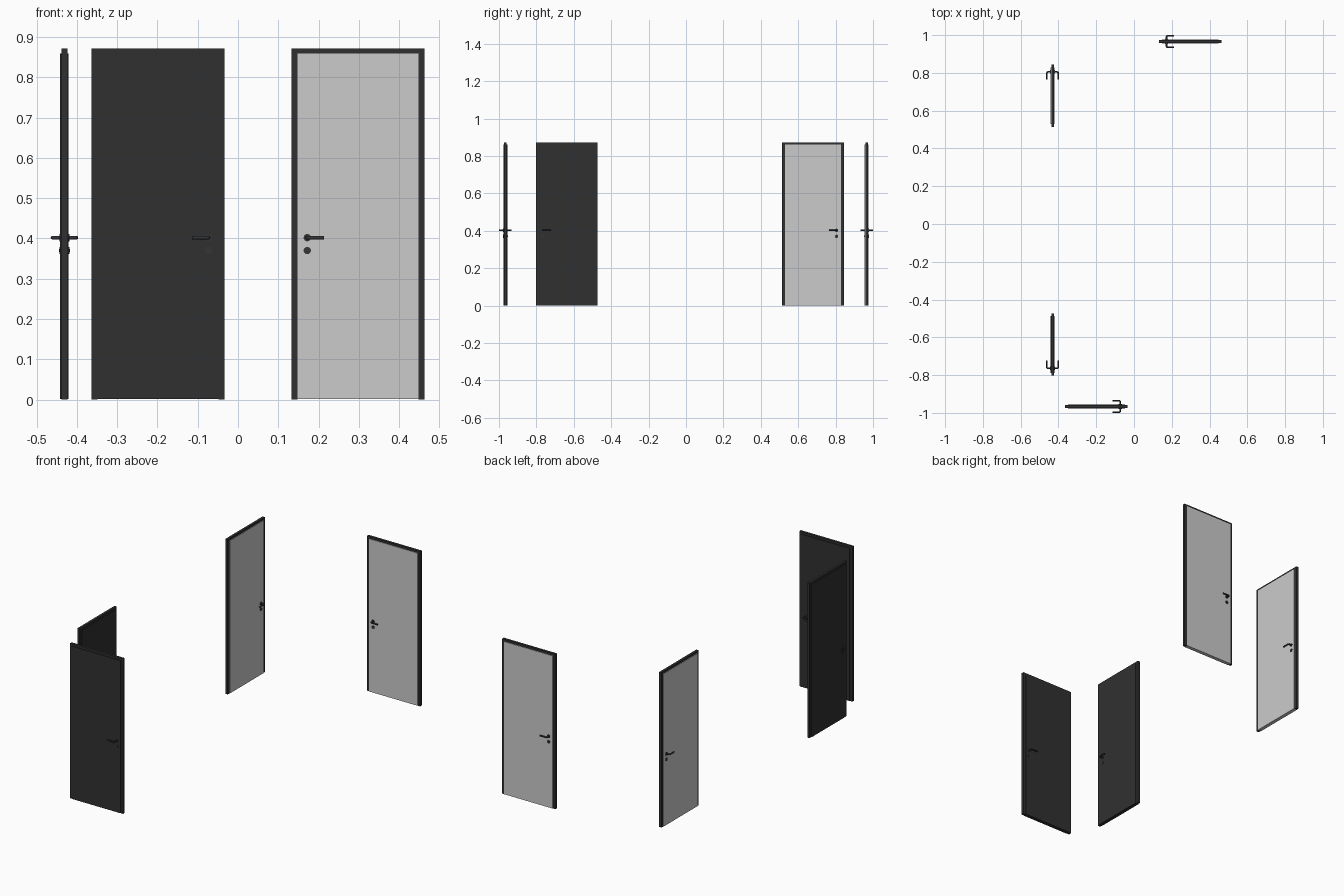
import bpy, bmesh, math
from mathutils import Matrix, Vector

if "Cube" in bpy.data.objects:
    bpy.data.objects.remove(bpy.data.objects["Cube"])

W, H = 0.33, 0.872            # outer frame size
JAMB, TOP = 0.0145, 0.860     # frame width, underside of header
FRAME_D, LEAF_D = 0.014, 0.021
PIVOT_X, LEVER_Z, LOCK_Z = -0.126, 0.402, 0.370


def material(name, v):
    m = bpy.data.materials.new(name)
    m.diffuse_color = (v, v, v, 1)
    m.use_nodes = True
    m.node_tree.nodes["Principled BSDF"].inputs["Base Color"].default_value = m.diffuse_color
    return m


black = material("black_paint", 0.03)
steel = material("dark_metal", 0.035)


def add_mesh(name, bm, mat, place, smooth=False):
    bmesh.ops.recalc_face_normals(bm, faces=bm.faces)
    me = bpy.data.meshes.new(name)
    bm.to_mesh(me)
    bm.free()
    ob = bpy.data.objects.new(name, me)
    bpy.context.collection.objects.link(ob)
    ob.matrix_world = place
    if mat:
        me.materials.append(mat)
    if smooth:
        bpy.ops.object.select_all(action='DESELECT')
        ob.select_set(True)
        bpy.context.view_layer.objects.active = ob
        bpy.ops.object.shade_smooth_by_angle(angle=math.radians(35))
    return ob


def prism(points, depth):
    """Extrude an x-z outline symmetrically about y = 0."""
    bm = bmesh.new()
    face = bm.faces.new([bm.verts.new((x, -depth / 2, z)) for x, z in points])
    ext = bmesh.ops.extrude_face_region(bm, geom=[face])
    bmesh.ops.translate(bm, vec=(0, depth, 0),
                        verts=[g for g in ext["geom"] if isinstance(g, bmesh.types.BMVert)])
    return bm


def disc(bm, z, radius, half_depth):
    """Round plate running through the leaf, showing on both faces."""
    m = Matrix.Translation((PIVOT_X, 0, z)) @ Matrix.Rotation(math.pi / 2, 4, 'X')
    bmesh.ops.create_cone(bm, cap_ends=True, segments=32, radius1=radius,
                          radius2=radius, depth=2 * half_depth, matrix=m)


def lever_tube(bm, side, r=0.0042, seg=14):
    """Sweep a round section out of the leaf, round a bend and along the lever."""
    reach, bend = 0.030, 0.006
    path = [(0, 0.008)]
    for i in range(7):
        a = math.pi / 2 * i / 6
        path.append((bend * (1 - math.cos(a)), reach - bend + bend * math.sin(a)))
    path.append((0.041, reach))
    pts = [Vector(p) for p in path]
    rings = []
    for i, p in enumerate(pts):
        t = (pts[min(i + 1, len(pts) - 1)] - pts[max(i - 1, 0)]).normalized()
        if i == 0:
            t = Vector((0, 1))
        n = Vector((t.y, -t.x))
        ring = []
        for k in range(seg):
            a = 2 * math.pi * k / seg
            q = p + n * r * math.cos(a)
            ring.append(bm.verts.new((PIVOT_X + q.x, side * q.y, LEVER_Z + r * math.sin(a))))
        rings.append(ring)
    for a, b in zip(rings, rings[1:]):
        for k in range(seg):
            bm.faces.new((a[k], a[(k + 1) % seg], b[(k + 1) % seg], b[k]))
    bm.faces.new(rings[0])
    bm.faces.new(rings[-1])


def door(tag, x, y, angle, leaf_mat):
    place = Matrix.Translation((x, y, 0)) @ Matrix.Rotation(math.radians(angle), 4, 'Z')
    o, i = W / 2, W / 2 - JAMB

    # frame: two jambs and a header in one U outline
    add_mesh(tag + "_frame", prism([(-o, 0), (-o, H), (o, H), (o, 0), (i, 0), (i, TOP),
                                    (-i, TOP), (-i, 0)], FRAME_D), black, place)
    # leaf stands slightly proud of the frame on both faces
    add_mesh(tag + "_leaf", prism([(-i, 0.001), (-i, TOP), (i, TOP), (i, 0.001)], LEAF_D),
             leaf_mat, place)

    # lever handles with their round plate
    bm = bmesh.new()
    disc(bm, LEVER_Z, 0.009, 0.0128)
    for side in (1, -1):
        lever_tube(bm, side)
    add_mesh(tag + "_lever_handle", bm, steel, place, True)

    # lock plate and key cylinder
    bm = bmesh.new()
    disc(bm, LOCK_Z, 0.009, 0.0126)
    disc(bm, LOCK_Z, 0.004, 0.0134)
    add_mesh(tag + "_lock_plate", bm, steel, place, True)


door("front_door", -0.199, -0.966, 180, black)
door("back_door", 0.298, 0.966, 0, None)
door("left_back_door", -0.431, 0.679, -90, None)
door("left_front_door", -0.431, -0.638, 90, black)
